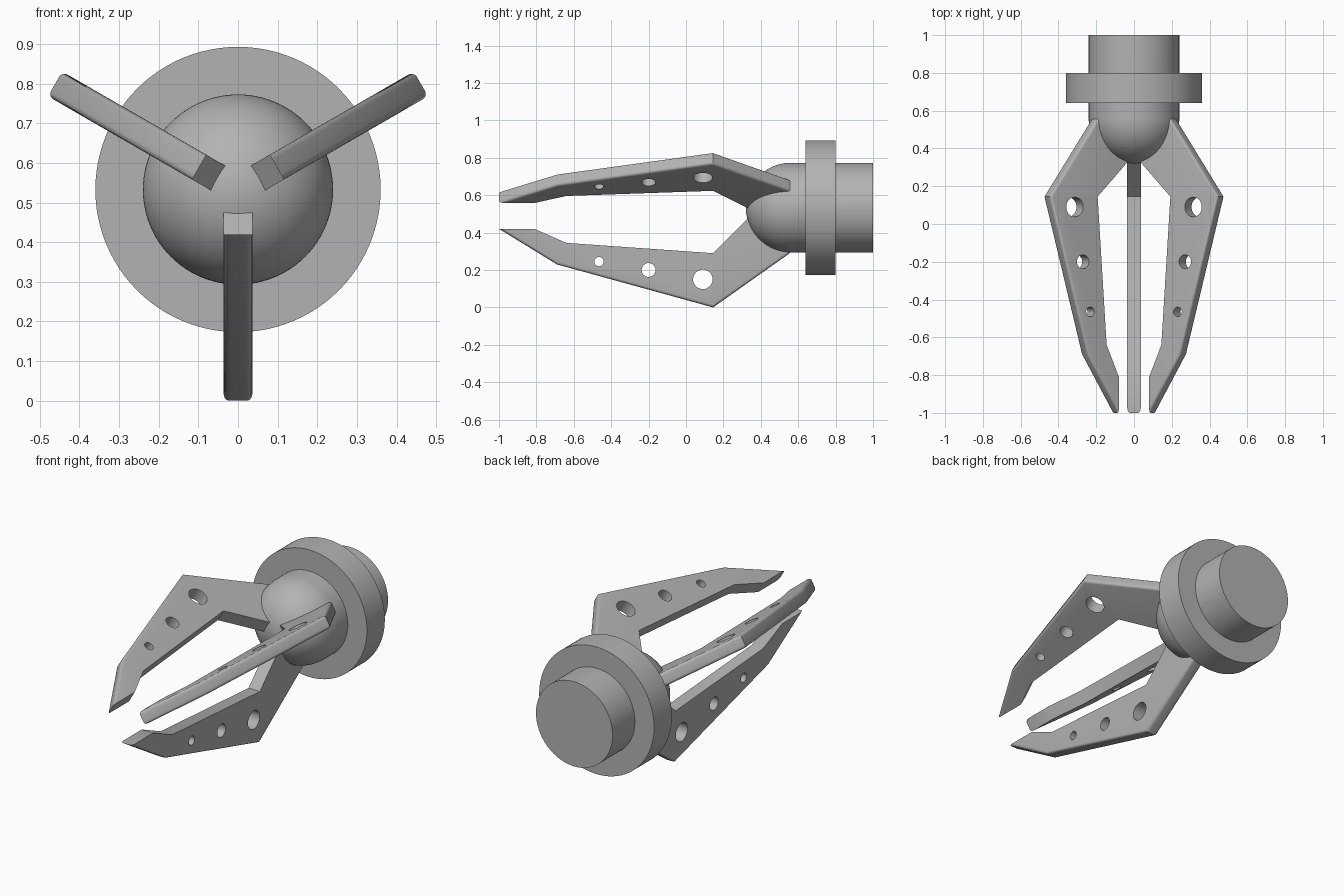
import bpy
import bmesh
from math import cos, sin, pi, radians
from mathutils import Matrix, Vector

cube = bpy.data.objects.get("Cube")
if cube:
    bpy.data.objects.remove(cube)

AXIS_Z = 0.533      # height of the gripper's centre line
HALF = 0.036        # half thickness of a finger

grey = bpy.data.materials.new("grey metal")
grey.use_nodes = True
colour = (0.45, 0.45, 0.45, 1)
grey.diffuse_color = colour
grey.node_tree.nodes["Principled BSDF"].inputs["Base Color"].default_value = colour


def add_object(name, mesh):
    obj = bpy.data.objects.new(name, mesh)
    bpy.context.collection.objects.link(obj)
    obj.location.z = AXIS_Z
    return obj


def mesh_from(bm, name):
    bmesh.ops.recalc_face_normals(bm, faces=bm.faces)
    mesh = bpy.data.meshes.new(name)
    bm.to_mesh(mesh)
    bm.free()
    mesh.materials.append(grey)
    return mesh


def smooth(obj, angle=30):
    bpy.ops.object.select_all(action="DESELECT")
    obj.select_set(True)
    bpy.context.view_layer.objects.active = obj
    bpy.ops.object.shade_smooth_by_angle(angle=radians(angle))


def lathe(name, profile, steps=96):
    """Spin (radius, y) points about the y axis."""
    bm = bmesh.new()
    verts = [bm.verts.new((r, y, 0)) for r, y in profile]
    edges = [bm.edges.new(pair) for pair in zip(verts, verts[1:])]
    bmesh.ops.spin(bm, geom=verts + edges, cent=(0, 0, 0), axis=(0, 1, 0),
                   angle=2 * pi, steps=steps)
    bmesh.ops.remove_doubles(bm, verts=bm.verts, dist=1e-5)
    smooth(add_object(name, mesh_from(bm, name)))


# Round-nosed body and its collar
dome = [(0.24 * sin(i * pi / 48), 0.56 - 0.24 * cos(i * pi / 48)) for i in range(25)]
lathe("body", dome + [(0.24, 1.0), (0, 1.0)])
lathe("collar", [(0.2, 0.64), (0.36, 0.64), (0.36, 0.80), (0.2, 0.80)])

# Finger outline as (y, height); the first four points are the outer edge
outline = [(0.555, 0.29), (0.145, 0.0), (-0.69, 0.23), (-1.0, 0.42),
           (-0.81, 0.42), (-0.64, 0.345), (0.145, 0.29), (0.37, 0.515), (0.555, 0.5)]
bm = bmesh.new()
sides = [[bm.verts.new((x, y, z - AXIS_Z)) for y, z in outline] for x in (-HALF, HALF)]
for side in sides:
    bm.faces.new(side)
for i in range(len(outline)):
    j = (i + 1) % len(outline)
    bm.faces.new((sides[0][i], sides[0][j], sides[1][j], sides[1][i]))
rims = [bm.edges.get((s[i], s[i + 1])) for s in sides for i in range(3)]
bmesh.ops.bevel(bm, geom=rims, offset=0.015, segments=5, profile=0.5, affect="EDGES")
finger = add_object("lower_finger", mesh_from(bm, "finger"))

# Three shrinking holes drilled through the finger
bm = bmesh.new()
for y, z, r in [(0.09, 0.15, 0.052), (-0.2, 0.2, 0.037), (-0.465, 0.245, 0.025)]:
    place = Matrix.Translation(Vector((0, y, z - AXIS_Z))) @ Matrix.Rotation(pi / 2, 4, "Y")
    bmesh.ops.create_cone(bm, cap_ends=True, segments=48, radius1=r, radius2=r,
                          depth=0.2, matrix=place)
cutter = add_object("hole_cutter", mesh_from(bm, "hole_cutter"))
cutter.hide_render = True
drill = finger.modifiers.new("holes", "BOOLEAN")
drill.operation = "DIFFERENCE"
drill.solver = "EXACT"
drill.object = cutter
bpy.context.view_layer.update()
cut_mesh = bpy.data.meshes.new_from_object(
    finger.evaluated_get(bpy.context.evaluated_depsgraph_get()))
finger.modifiers.clear()
finger.data = cut_mesh
bpy.data.objects.remove(cutter)
smooth(finger, 25)

# The other two fingers, spaced evenly around the axis
for name, angle in [("left_finger", -120), ("right_finger", 120)]:
    add_object(name, finger.data).rotation_euler.y = radians(angle)
